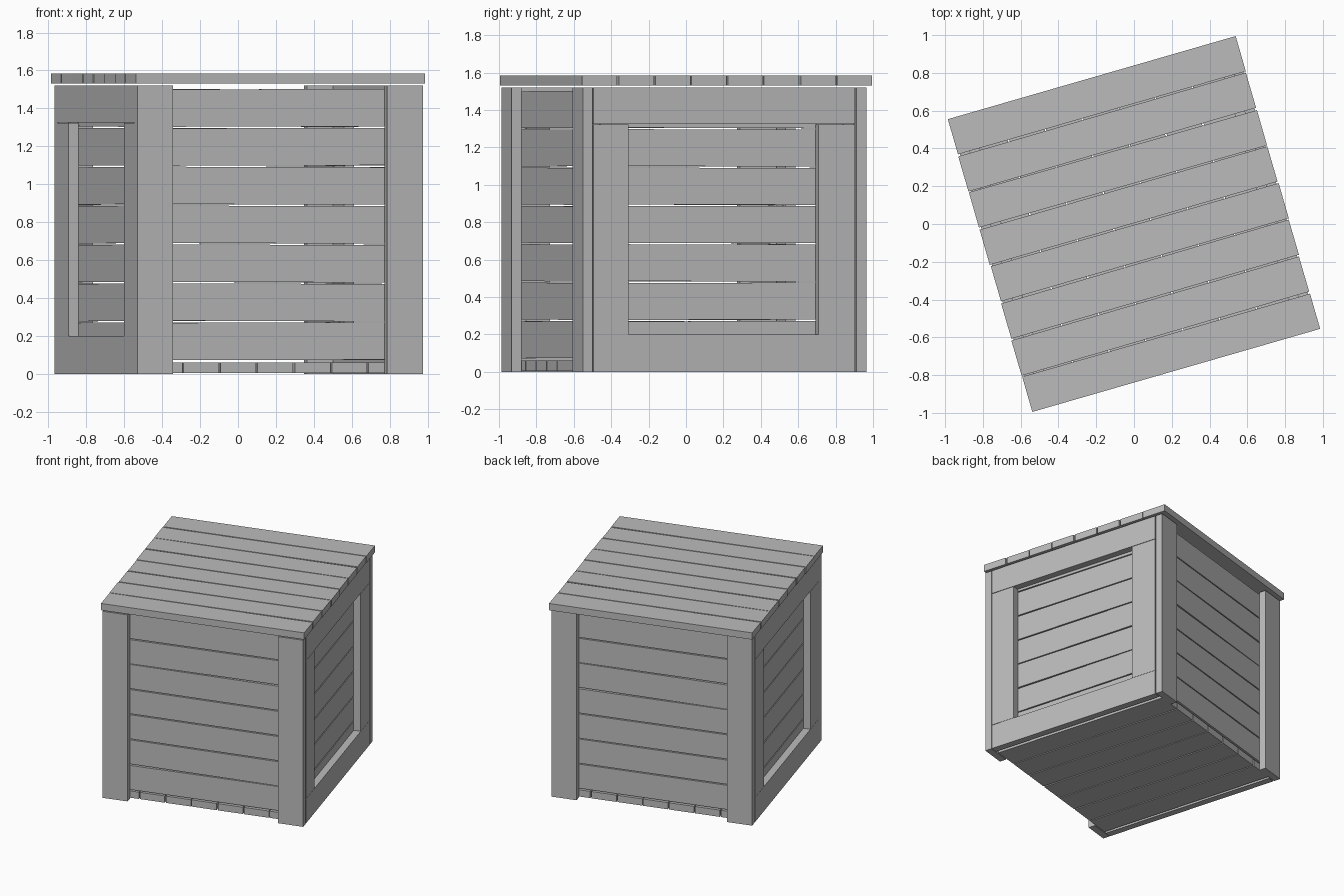
import bpy
import random
from math import radians
from mathutils import Matrix, Vector

random.seed(4)
cube = bpy.data.objects.get("Cube")
if cube:
    bpy.data.objects.remove(cube, do_unlink=True)

# Single plain grey
grey = bpy.data.materials.new("grey wood")
grey.use_nodes = True
grey.diffuse_color = (0.5, 0.5, 0.5, 1)
grey.node_tree.nodes["Principled BSDF"].inputs["Base Color"].default_value = (0.5, 0.5, 0.5, 1)

TURN = Matrix.Rotation(radians(16.1), 4, 'Z')
FRONT, BACK, SIDE = -0.8, 0.778, 0.783   # outer faces of the body
THICK = 0.055                            # board thickness
STILE = 0.195                            # frame board width
HIGH = 1.52


def board(name, x, y, z, axis=None, tilt=0.0):
    """Box from (low, high) ranges, optionally tilted a little about one axis."""
    corners = [Vector((a, b, c)) for a in x for b in y for c in z]
    mid = (corners[0] + corners[-1]) / 2
    faces = [(0, 1, 3, 2), (4, 6, 7, 5), (0, 4, 5, 1),
             (2, 3, 7, 6), (0, 2, 6, 4), (1, 5, 7, 3)]
    mesh = bpy.data.meshes.new(name)
    mesh.from_pydata([c - mid for c in corners], [], faces)
    mesh.materials.append(grey)
    obj = bpy.data.objects.new(name, mesh)
    bpy.context.collection.objects.link(obj)
    spin = Matrix.Rotation(radians(tilt), 4, axis) if axis else Matrix()
    obj.matrix_world = TURN @ Matrix.Translation(mid) @ spin
    return obj


def wobble():
    return random.uniform(-0.25, 0.25)


def rows(start, end, count, gap):
    """Ranges of evenly spaced planks with a gap between them."""
    step = (end - start) / count
    return [(start + i * step + gap / 2, start + (i + 1) * step - gap / 2)
            for i in range(count)]


# Corner posts on the front and back
for sx, side in ((-1, "right"), (1, "left")):
    xs = sorted((sx * SIDE, sx * (SIDE - STILE)))
    board("front_post_" + side, xs, (FRONT, FRONT + THICK), (0, HIGH))
    board("back_post_" + side, xs, (BACK - THICK, BACK), (0, HIGH))

    # Side frame: full-length rails with stiles between
    xs = sorted((sx * SIDE, sx * (SIDE - THICK)))
    low, high = FRONT + THICK + 0.003, BACK - THICK - 0.008
    board("bottom_rail_" + side, xs, (low, high), (0, 0.199))
    board("top_rail_" + side, xs, (low, high), (1.325, HIGH))
    board("front_stile_" + side, xs, (low, low + STILE), (0.201, 1.322))
    board("back_stile_" + side, xs, (high - 0.205, high), (0.201, 1.322))

    # Side planks behind the frame
    xs = sorted((sx * (SIDE - THICK), sx * (SIDE - 2 * THICK)))
    for i, zs in enumerate(rows(0.07, 1.505, 7, 0.008)):
        board(f"side_plank_{side}_{i}", xs, (-0.685, 0.665), zs, 'X', wobble())

# Front and back planks
for name, inner in (("front", FRONT + THICK), ("back", BACK - 2 * THICK)):
    for i, zs in enumerate(rows(0.07, 1.505, 7, 0.008)):
        board(f"{name}_plank_{i}", (-0.722, 0.722), (inner, inner + THICK),
              zs, 'Y', wobble())

# Floor planks running front to back
for i, xs in enumerate(rows(-0.718, 0.7, 7, 0.008)):
    board(f"floor_plank_{i}", xs, (-0.742, 0.72), (0.005, 0.06), 'Z', wobble() * 0.6)

# Lid planks running across
for i, ys in enumerate(rows(-0.811, 0.811, 8, 0.009)):
    edge = i in (0, 7)
    shift = 0 if edge else random.uniform(-0.004, 0.004)
    board(f"lid_plank_{i}", (-0.793 + shift, 0.793 + shift), ys, (1.53, 1.585),
          'Z', 0 if edge else wobble())
